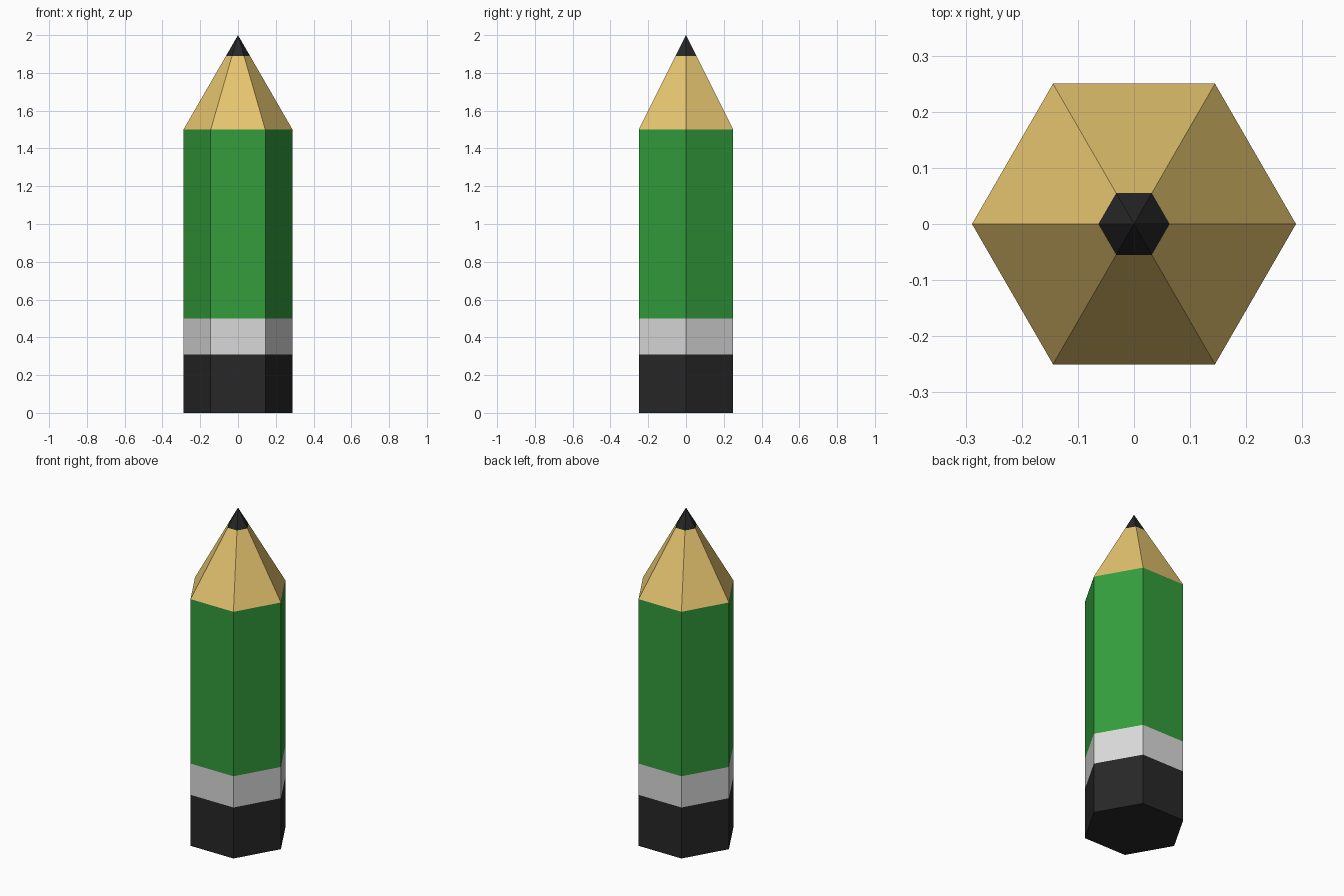
import bpy, bmesh, math

if "Cube" in bpy.data.objects:
    bpy.data.objects.remove(bpy.data.objects["Cube"])

SIDES = 6
RADIUS = 0.25 / math.cos(math.pi / SIDES)   # flats face front and back
SHOULDER, TIP, LEAD = 1.5, 2.0, 1.89


def material(name, rgb):
    """Flat material from 0-255 sRGB values, stored as linear."""
    lin = [((c / 255 + 0.055) / 1.055) ** 2.4 for c in rgb]
    mat = bpy.data.materials.new(name)
    mat.diffuse_color = (*lin, 1)
    mat.use_nodes = True
    mat.node_tree.nodes["Principled BSDF"].inputs["Base Color"].default_value = mat.diffuse_color
    return mat


def radius_at(z):
    """Full width up to the shoulder, then a straight taper to the point."""
    return RADIUS if z <= SHOULDER else RADIUS * (TIP - z) / (TIP - SHOULDER)


def section(name, z0, z1, mat, base=False):
    """Hexagonal sleeve between two heights; closes to a point at the tip."""
    bm = bmesh.new()

    def ring(z):
        return [bm.verts.new((radius_at(z) * math.cos(math.tau * i / SIDES),
                              radius_at(z) * math.sin(math.tau * i / SIDES), z))
                for i in range(SIDES)]

    low = ring(z0)
    high = [bm.verts.new((0, 0, z1))] if z1 >= TIP else ring(z1)
    for i in range(SIDES):
        j = (i + 1) % SIDES
        top = high if len(high) == 1 else [high[j], high[i]]
        bm.faces.new([low[i], low[j], *top])
    if base:
        bm.faces.new(low[::-1])
    mesh = bpy.data.meshes.new(name)
    bm.to_mesh(mesh)
    bm.free()
    mesh.materials.append(mat)
    bpy.context.collection.objects.link(bpy.data.objects.new(name, mesh))


black = material("black", (39, 39, 39))
green = material("green paint", (51, 156, 60))
grey = material("light grey", (217, 217, 217))
wood = material("wood", (230, 197, 112))

# Pencil from the bottom up
section("eraser", 0.0, 0.31, black, base=True)
section("ferrule", 0.31, 0.5, grey)
section("barrel", 0.5, SHOULDER, green)
section("sharpened_wood", SHOULDER, LEAD, wood)
section("lead_tip", LEAD, TIP, black)
